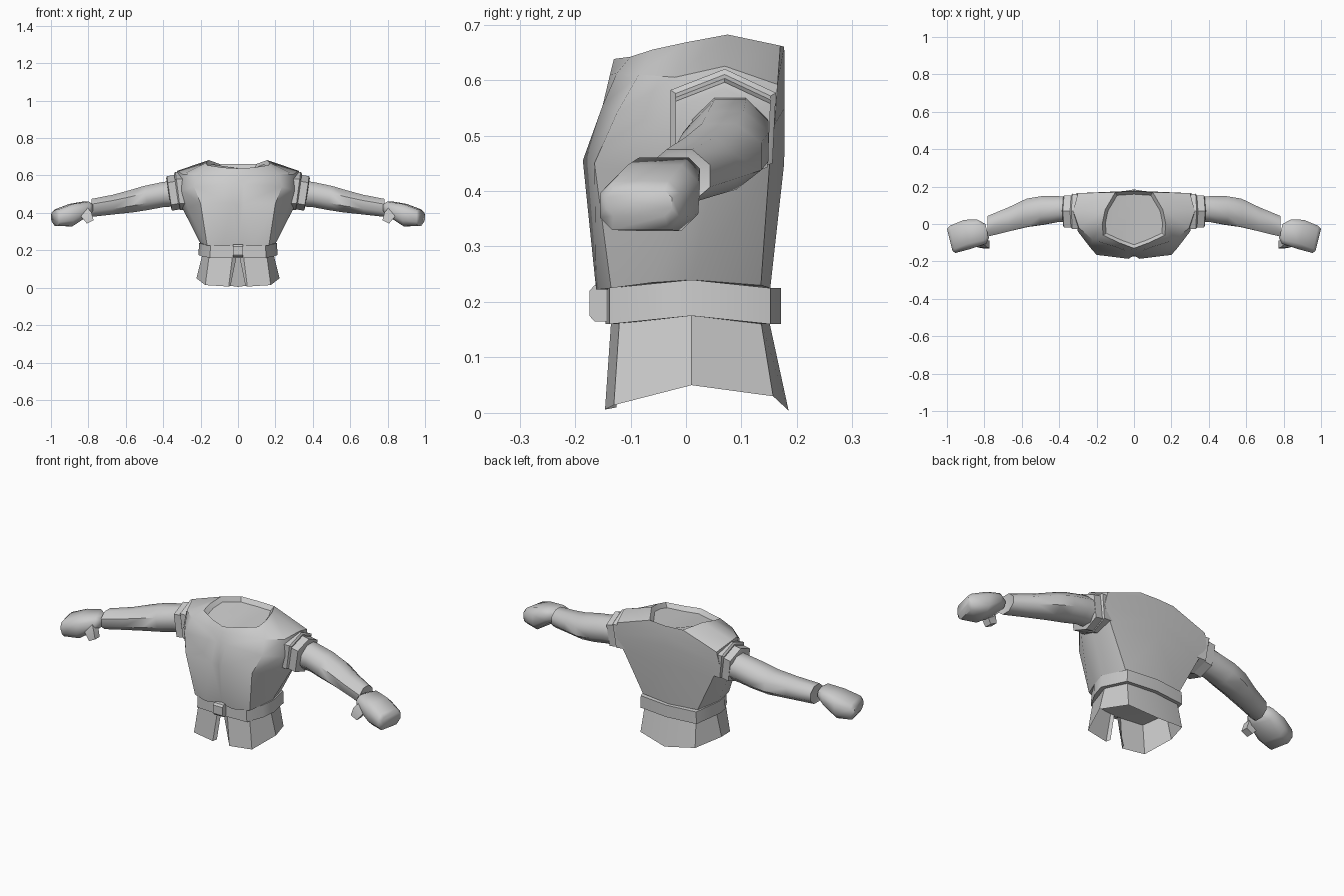
import bpy, bmesh, math

if "Cube" in bpy.data.objects:
    bpy.data.objects.remove(bpy.data.objects["Cube"])

grey = bpy.data.materials.new("grey cloth")
grey.diffuse_color = (0.6, 0.6, 0.6, 1)
grey.use_nodes = True
grey.node_tree.nodes["Principled BSDF"].inputs["Base Color"].default_value = grey.diffuse_color


def loft(name, rings, closed=True, cap_start=False, cap_end=False, angle=35):
    """Skin a list of point rings, then mirror the part across x = 0."""
    bm = bmesh.new()
    vs = [[bm.verts.new(p) for p in r] for r in rings]
    n = len(rings[0])
    for a, b in zip(vs, vs[1:]):
        for i in range(n if closed else n - 1):
            j = (i + 1) % n
            bm.faces.new((a[i], a[j], b[j], b[i]))
    if cap_start:
        bm.faces.new(vs[0][::-1])
    if cap_end:
        bm.faces.new(vs[-1])
    bmesh.ops.recalc_face_normals(bm, faces=bm.faces)
    me = bpy.data.meshes.new(name)
    bm.to_mesh(me)
    bm.free()
    me.materials.append(grey)
    ob = bpy.data.objects.new(name, me)
    bpy.context.collection.objects.link(ob)
    mod = ob.modifiers.new("mirror", 'MIRROR')
    mod.use_clip = True
    mod.merge_threshold = 0.0005
    bpy.ops.object.select_all(action='DESELECT')
    bpy.context.view_layer.objects.active = ob
    ob.select_set(True)
    bpy.ops.object.shade_smooth_by_angle(angle=math.radians(angle))
    return ob


def oval(x, y, z, ry, rz, lean=0.0, n=8):
    """Arm cross-section; lean shifts the top outward along x."""
    out = []
    for i in range(n):
        t = math.tau * (i + 0.5) / n
        out.append((x + lean * math.sin(t), y + ry * math.cos(t), z + rz * math.sin(t)))
    return out


# jacket body: half rings from front centre to back centre, hem up to collar
neck = [(0, -.13, .638), (.08, -.1, .642), (.165, -.06, .655), (.17, .0, .668),
        (.155, .075, .682), (.1, .17, .662), (0, .177, .66)]
body = [
    [(0, -.14, .222), (.082, -.162, .222), (.165, -.135, .225), (.19, -.06, .235),
     (.203, .01, .24), (.165, .135, .23), (0, .152, .225)],
    [(0, -.168, .44), (.03, -.186, .455), (.2, -.165, .45), (.27, -.06, .43),
     (.30, .05, .43), (.27, .15, .44), (0, .177, .45)],
    [(0, -.15, .555), (.03, -.15, .555), (.235, -.125, .54), (.30, -.04, .52),
     (.325, .06, .52), (.315, .16, .52), (0, .178, .55)],
    [(0, -.137, .61), (.09, -.125, .612), (.22, -.085, .61), (.295, -.02, .605),
     (.325, .07, .625), (.3, .165, .592), (0, .178, .61)],
    neck,
]
loft("jacket_body", body, closed=False, cap_start=True)

# collar lining, dropping to a shallow floor inside the neck
lining = [neck, [(x * .9, .03 + (y - .03) * .88, z - .022) for x, y, z in neck]]
loft("collar_lining", lining, closed=False, cap_end=True)

# belt band
low = [(0, -.145, .16), (.15, -.138, .16), (.195, -.06, .168), (.212, .01, .175),
       (.17, .152, .16), (0, .171, .16)]
high = [(x * .98, y, z + .065) for x, y, z in low]
inner = lambda r, k: [(x * k, y * k, z) for x, y, z in r]
loft("belt", [inner(low, .88), low, high, inner(high, .88)], closed=False,
     cap_start=True, cap_end=True)

# belt knot
loft("belt_knot", [[(0, y, z), (.028, y, z), (.028, y, z + h), (0, y, z + h)]
                   for y, z, h in ((-.13, .165, .065), (-.165, .165, .065), (-.174, .175, .045))],
     closed=False, cap_end=True)

# flared skirt, split at the front
waist = [(.008, -.135, .165), (.03, -.135, .165), (.155, -.12, .165), (.19, .01, .178),
         (.155, .135, .165), (0, .15, .165)]
hem = [(.04, -.125, .01), (.05, -.146, .006), (.175, -.13, .014), (.222, .01, .05),
       (.165, .157, .03), (0, .185, .004)]
loft("skirt", [waist, hem], closed=False, cap_start=True)

# short sleeve cuffs, an overlapping pair per arm
cuff = [(-.028, .582), (.07, .62), (.162, .577), (.156, .45), (.07, .415), (-.028, .45)]


def cuff_ring(x, k, dz):
    return [(x - (.62 - z) * .13, .067 + (y - .067) * k, .52 + (z - .52) * k + dz)
            for y, z in cuff]


loft("outer_cuff", [cuff_ring(.27, .95, 0), cuff_ring(.335, 1, 0), cuff_ring(.342, .9, 0)],
     cap_start=True, cap_end=True)
loft("inner_cuff", [cuff_ring(.3, .9, 0), cuff_ring(.38, .9, -.014), cuff_ring(.384, .78, -.014)],
     cap_start=True, cap_end=True)

# sleeves sweeping forward from the elbow
loft("sleeve", [oval(.32, .078, .505, .075, .075), oval(.40, .08, .498, .074, .073),
                oval(.49, .072, .48, .083, .069, .015), oval(.57, .06, .462, .082, .064, .01),
                oval(.67, .025, .444, .07, .057), oval(.782, -.012, .427, .06, .052),
                oval(.779, -.012, .427, .05, .043)],
     cap_start=True, cap_end=True, angle=50)

# mitten hands: chunky blocks with chamfered ends
def hand_ring(x, y0, y1, z0, z1, c, skew):
    pts = [(y0, z0 + c), (y0 + c, z0), (y1 - c, z0), (y1, z0 + c),
           (y1, z1 - c), (y1 - c, z1), (y0 + c, z1), (y0, z1 - c)]
    return [(x + skew * (y - y0) / (y1 - y0), y, z) for y, z in pts]


loft("hand", [hand_ring(.775, -.075, .0, .405, .448, .012, .02),
              hand_ring(.79, -.105, .025, .385, .46, .02, .05),
              hand_ring(.88, -.135, .022, .328, .447, .03, .03),
              hand_ring(.955, -.155, -.01, .33, .418, .022, .03),
              hand_ring(.97, -.145, -.025, .355, .402, .014, .03)],
     cap_start=True, cap_end=True, angle=50)

# thumbs, angled down and inward
loft("thumb", [[(x + a * w, y + b * .02, z - a * w * .5) for a, b in
                ((-1, -1), (1, -1), (1, 1), (-1, 1))]
               for x, y, z, w in ((.835, -.08, .43, .02), (.81, -.105, .39, .026),
                                  (.79, -.11, .352, .018))],
     cap_start=True, cap_end=True, angle=50)
